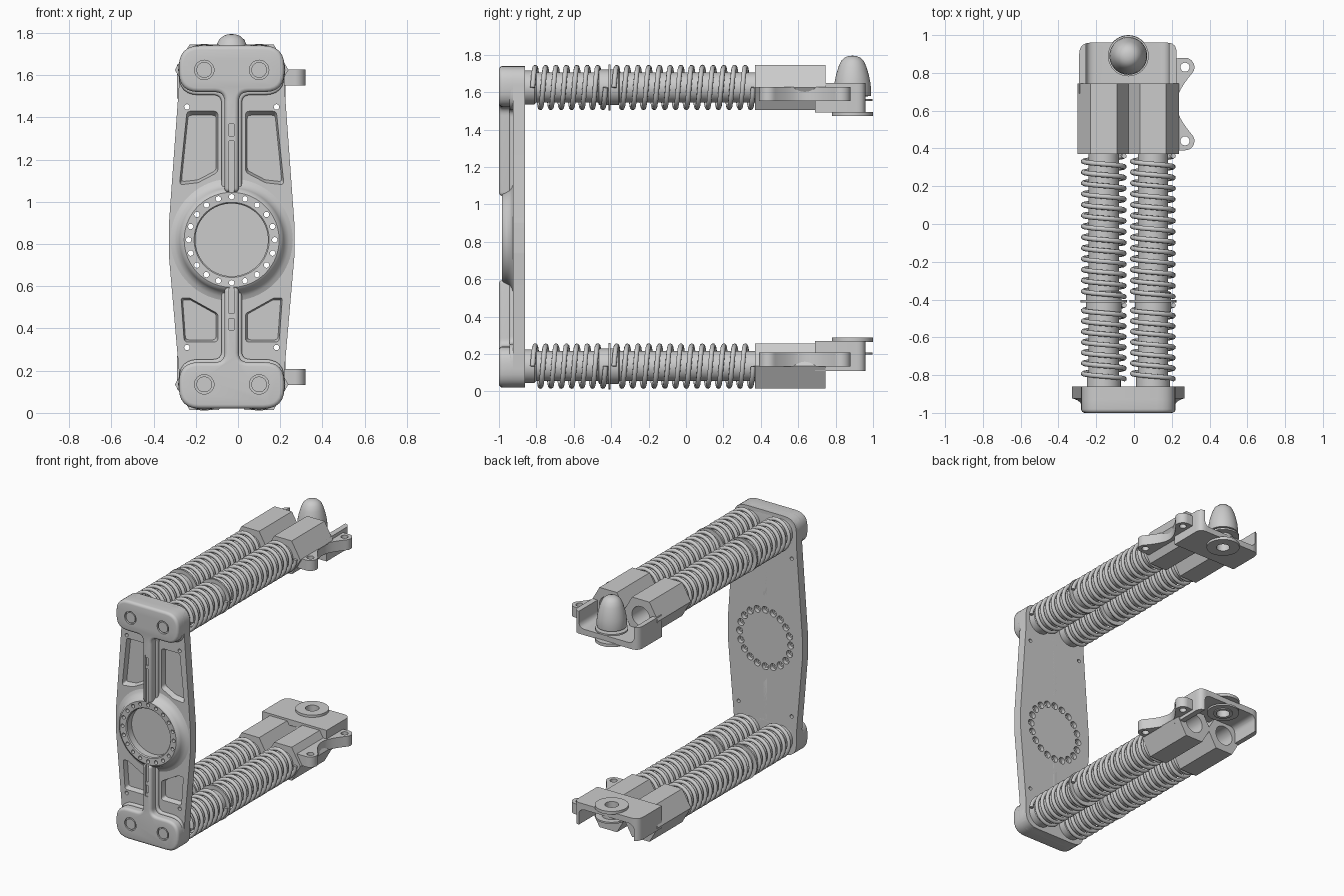
import bpy, bmesh
from math import sin, cos, pi, tan, radians
from mathutils import Vector

if "Cube" in bpy.data.objects:
    bpy.data.objects.remove(bpy.data.objects["Cube"])

CX, MID = -0.03, 0.88          # plate centre line, mirror height
ROD_X = (-0.16, 0.10)


def to_object(name, bm):
    bmesh.ops.remove_doubles(bm, verts=bm.verts, dist=1e-5)
    bmesh.ops.recalc_face_normals(bm, faces=bm.faces)
    me = bpy.data.meshes.new(name)
    bm.to_mesh(me)
    bm.free()
    ob = bpy.data.objects.new(name, me)
    bpy.context.collection.objects.link(ob)
    return ob


def place(axis, u, v, h):
    return (u, h, v) if axis == 'y' else (u, v, h)


def prism(name, pts, axis, lo, hi, taper=1.0):
    """Extrude an outline; the hi end may shrink about its middle."""
    bm = bmesh.new()
    mu = sum(p[0] for p in pts) / len(pts)
    mv = sum(p[1] for p in pts) / len(pts)
    a = [bm.verts.new(place(axis, u, v, lo)) for u, v in pts]
    b = [bm.verts.new(place(axis, mu + (u - mu) * taper, mv + (v - mv) * taper, hi)) for u, v in pts]
    bm.faces.new(a)
    bm.faces.new(b)
    n = len(pts)
    for i in range(n):
        j = (i + 1) % n
        bm.faces.new((a[i], a[j], b[j], b[i]))
    return to_object(name, bm)


def lathe(name, prof, axis, u, v, n=32):
    """Turn a (radius, height) profile about an axis through (u, v)."""
    bm = bmesh.new()
    rows = [[bm.verts.new(place(axis, u + r * cos(2 * pi * k / n), v + r * sin(2 * pi * k / n), h))
             for k in range(n)] for r, h in prof]
    pairs = list(zip(rows, rows[1:]))
    if prof[0][0] > 0:
        pairs.append((rows[-1], rows[0]))
    for p, q in pairs:
        for k in range(n):
            m = (k + 1) % n
            bm.faces.new((p[k], p[m], q[m], q[k]))
    return to_object(name, bm)


def rod(name, r, axis, u, v, lo, hi, n=32):
    return lathe(name, [(0, lo), (r, lo), (r, hi), (0, hi)], axis, u, v, n)


def rounded(pts, n=6):
    """Fillet the corners of an outline given as (u, v, radius)."""
    out = []
    for i, (x, y, r) in enumerate(pts):
        p = Vector((x, y))
        if not r:
            out.append((x, y))
            continue
        d1 = (Vector(pts[i - 1][:2]) - p).normalized()
        d2 = (Vector(pts[(i + 1) % len(pts)][:2]) - p).normalized()
        t = r / tan(d1.angle(d2) / 2)
        for k in range(n + 1):
            f = k / n
            out.append(tuple(p + d1 * t * (1 - f) ** 2 + d2 * t * f ** 2))
    return out


def join(name, objs):
    bm = bmesh.new()
    for o in objs:
        bm.from_mesh(o.data)
        bpy.data.objects.remove(o)
    return to_object(name, bm)


def finish(ob, cutter=None, bevel=0, angle=35):
    """Bake the bevel and boolean, then shade smooth by angle."""
    if bevel:
        m = ob.modifiers.new('bevel', 'BEVEL')
        m.width, m.segments, m.limit_method, m.angle_limit = bevel, 4, 'ANGLE', radians(45)
    if cutter:
        m = ob.modifiers.new('cut', 'BOOLEAN')
        m.object, m.operation, m.solver = cutter, 'DIFFERENCE', 'EXACT'
    if ob.modifiers:
        dg = bpy.context.evaluated_depsgraph_get()
        me = bpy.data.meshes.new_from_object(ob.evaluated_get(dg))
        ob.modifiers.clear()
        ob.data = me
    bpy.ops.object.select_all(action='DESELECT')
    ob.select_set(True)
    bpy.context.view_layer.objects.active = ob
    bpy.ops.object.shade_smooth_by_angle(angle=radians(angle))
    return ob


def mirrored(half):
    """Close an outline given for the +x side, top to bottom, about CX."""
    return rounded([(CX + x, z, r) for x, z, r in half] + [(CX - x, z, r) for x, z, r in reversed(half)])


# Ring of stepped bolt holes, shared by plate and hub
def bolt_holes():
    prof = [(0, -1.05), (0.013, -1.05), (0.013, -0.89), (0.025, -0.89), (0.025, -0.8), (0, -0.8)]
    return [lathe('hole', prof, 'y', CX + 0.204 * sin(k * pi / 10), 0.82 + 0.204 * cos(k * pi / 10), 12)
            for k in range(20)]


# Back plate with tapered pockets and corner holes
plate = prism('mount_plate', mirrored([(0.25, 1.74, 0.1), (0.25, 1.55, 0), (0.297, 0.9, 0.1),
              (0.297, 0.74, 0.1), (0.25, 0.2, 0), (0.25, 0.02, 0.1)]), 'y', -0.86, -0.925)
cuts = bolt_holes()
for s in (-1, 1):
    for pocket in ([(0.212, 1.43, 0.02), (0.065, 1.43, 0.02), (0.065, 1.14, 0.03), (0.16, 1.09, 0.05), (0.248, 1.08, 0.015)],
                   [(0.24, 0.545, 0.01), (0.2, 0.545, 0.02), (0.065, 0.47, 0.02), (0.065, 0.335, 0.02), (0.225, 0.335, 0.02)]):
        cuts.append(prism('pocket', rounded([(CX + s * x, z, r) for x, z, r in pocket]), 'y', -0.926, -0.888, 0.9))
    for z in (1.45, 0.31):
        cuts.append(rod('hole', 0.013, 'y', CX + s * 0.212, z, -1, -0.8, 12))
cutter = join('plate_cutter', cuts)
finish(plate, cutter)
bpy.data.objects.remove(cutter)

# Round hub with recess and bolt circle
hub = lathe('hub', [(0, -0.915), (0.172, -0.915), (0.172, -0.975), (0.178, -0.982), (0.225, -0.985), (0.238, -0.977),
                    (0.246, -0.96), (0.256, -0.943), (0.272, -0.932), (0.292, -0.924), (0.292, -0.9), (0, -0.9)],
            'y', CX, 0.82, 80)
cutter = join('hub_cutter', bolt_holes())
finish(hub, cutter)
bpy.data.objects.remove(cutter)

# End bosses with ribs running to the hub, plug circles and a rib groove
for s, tag, end in ((1, 'upper', 1.045), (-1, 'lower', 0.595)):
    def ends(g, r):
        return mirrored([(0.25, MID + s * 0.86, 0.1), (0.25, MID + s * (0.64 - g), 0.095),
                         (0.034 + g, MID + s * (0.64 - g), r), (0.034 + g, end, 0)])
    boss = prism(tag + '_boss_rib', ends(0, 0.045), 'y', -0.86, -1.0)
    cuts = [rod('c', 0.046, 'y', x, MID + s * 0.745, -1.1, -0.985) for x in ROD_X]
    groove = [(CX - 0.012, MID + s * 0.51), (CX + 0.012, MID + s * 0.51), (CX + 0.012, end - s * 0.1), (CX - 0.012, end - s * 0.1)]
    cuts.append(prism('c', groove, 'y', -1.1, -0.985))
    cutter = join('boss_cutter', cuts)
    finish(boss, cutter, bevel=0.02)
    bpy.data.objects.remove(cutter)
    finish(prism(tag + '_rib_foot', ends(0.014, 0.04), 'y', -0.9, -0.945), bevel=0.012)
    for h in (0.42, 0.5):
        z = MID + s * h
        clip = [(CX - 0.03, z - 0.012), (CX + 0.03, z - 0.012), (CX + 0.03, z + 0.012), (CX - 0.03, z + 0.012)]
        finish(prism(tag + '_rib_clip', clip, 'y', -0.95, -0.993))
    for x in ROD_X:
        finish(rod(tag + '_plug', 0.037, 'y', x, MID + s * 0.745, -0.998, -0.95))


def spring(name, x, z, y0, y1, turns, r=0.108, wire=0.0135):
    cu = bpy.data.curves.new(name, 'CURVE')
    cu.dimensions, cu.bevel_depth, cu.bevel_resolution, cu.use_fill_caps = '3D', wire, 2, True
    n = int(turns * 24)
    sp = cu.splines.new('POLY')
    sp.points.add(n)
    for i, p in enumerate(sp.points):
        a = 2 * pi * turns * i / n
        p.co = (x + r * cos(a), y0 + (y1 - y0) * i / n, z + r * sin(a), 1)
    tmp = bpy.data.objects.new(name + '_path', cu)
    bpy.context.collection.objects.link(tmp)
    me = bpy.data.meshes.new_from_object(tmp.evaluated_get(bpy.context.evaluated_depsgraph_get()))
    bpy.data.objects.remove(tmp)
    ob = bpy.data.objects.new(name, me)
    bpy.context.collection.objects.link(ob)
    finish(ob, angle=60)


# Two rods per arm: collar, shaft, washer, springs, hex sleeve
for s, tag in ((1, 'upper'), (-1, 'lower')):
    zc = MID + s * 0.745
    for x in ROD_X:
        finish(lathe(tag + '_shaft', [(0, -0.9), (0.09, -0.9), (0.09, -0.81), (0.08, -0.8), (0.08, -0.47), (0.095, -0.465),
                     (0.095, -0.415), (0.124, -0.415), (0.124, -0.403), (0.095, -0.403), (0.095, -0.36), (0.08, -0.355),
                     (0.08, 0.4), (0, 0.4)], 'y', x, zc, 40))
        spring(tag + '_short_spring', x, zc, -0.82, -0.43, 7)
        spring(tag + '_long_spring', x, zc, -0.385, 0.36, 13)
        hexa = [(x + 0.139 * cos(k * pi / 3), zc + 0.139 * sin(k * pi / 3)) for k in range(6)]
        cutter = rod('bore', 0.07, 'y', x, zc, 0.42, 0.9)
        finish(prism(tag + '_hex_sleeve', hexa, 'y', 0.37, 0.745), cutter)
        bpy.data.objects.remove(cutter)

    # End bracket with channels for the rods and a pivot hole
    body = prism(tag + '_bracket', rounded([(-0.29, 0.69, 0), (0.225, 0.69, 0), (0.225, 0.96, 0.05), (-0.29, 0.96, 0.06)]),
                 'z', MID + s * 0.61, MID + s * 0.77)
    slot = rounded([(x, MID + s * h, r) for x, h, r in ((-0.255, 0.652, 0.05), (0.185, 0.652, 0.05), (0.185, 0.9, 0), (-0.255, 0.9, 0))])
    cutter = prism('slot', slot, 'y', 0.6, 1.1)
    finish(body, cutter)
    bpy.data.objects.remove(cutter)
    cutter = rod('pivot', 0.046, 'z', CX, 0.89, MID + s * 0.5, MID + s * 0.8)
    finish(body, cutter)
    bpy.data.objects.remove(cutter)
    for part, ro, h0, h1 in (('_pivot_disc', 0.11, 0.593, 0.615), ('_pivot_bush', 0.065, 0.61, 0.69), ('_pivot_washer', 0.108, 0.672, 0.684)):
        finish(lathe(tag + part, [(0.045, MID + s * h0), (ro, MID + s * h0), (ro, MID + s * h1), (0.045, MID + s * h1)], 'z', CX, 0.89, 40))

    # Side ears joined by a scooped web
    arc = [radians(90 - 140 * k / 10) for k in range(11)]
    top = [(0.27 + 0.05 * cos(a), 0.83 + 0.05 * sin(a)) for a in arc]
    web = [(0.302 - 0.077 * sin(pi * k / 12), 0.792 - 0.314 * k / 12) for k in range(1, 12)]
    low = [(x, 1.27 - y) for x, y in reversed(top)]
    ear = prism(tag + '_side_ear', [(0.19, 0.875)] + top + web + low + [(0.19, 0.39)], 'z', MID + s * 0.672, MID + s * 0.747)
    cutter = join('ear_cutter', [rod('c', 0.024, 'z', 0.27, y, MID + s * 0.6, MID + s * 0.9, 24) for y in (0.83, 0.44)])
    finish(ear, cutter)
    bpy.data.objects.remove(cutter)

# Rounded dome on the upper bracket
finish(lathe('dome', [(0, 1.53), (0.06, 1.53), (0.06, 1.575), (0.098, 1.58), (0.1, 1.61), (0.096, 1.65), (0.088, 1.69),
                      (0.075, 1.735), (0.06, 1.768), (0.04, 1.786), (0.02, 1.793), (0, 1.795)], 'z', CX, 0.89, 48))
